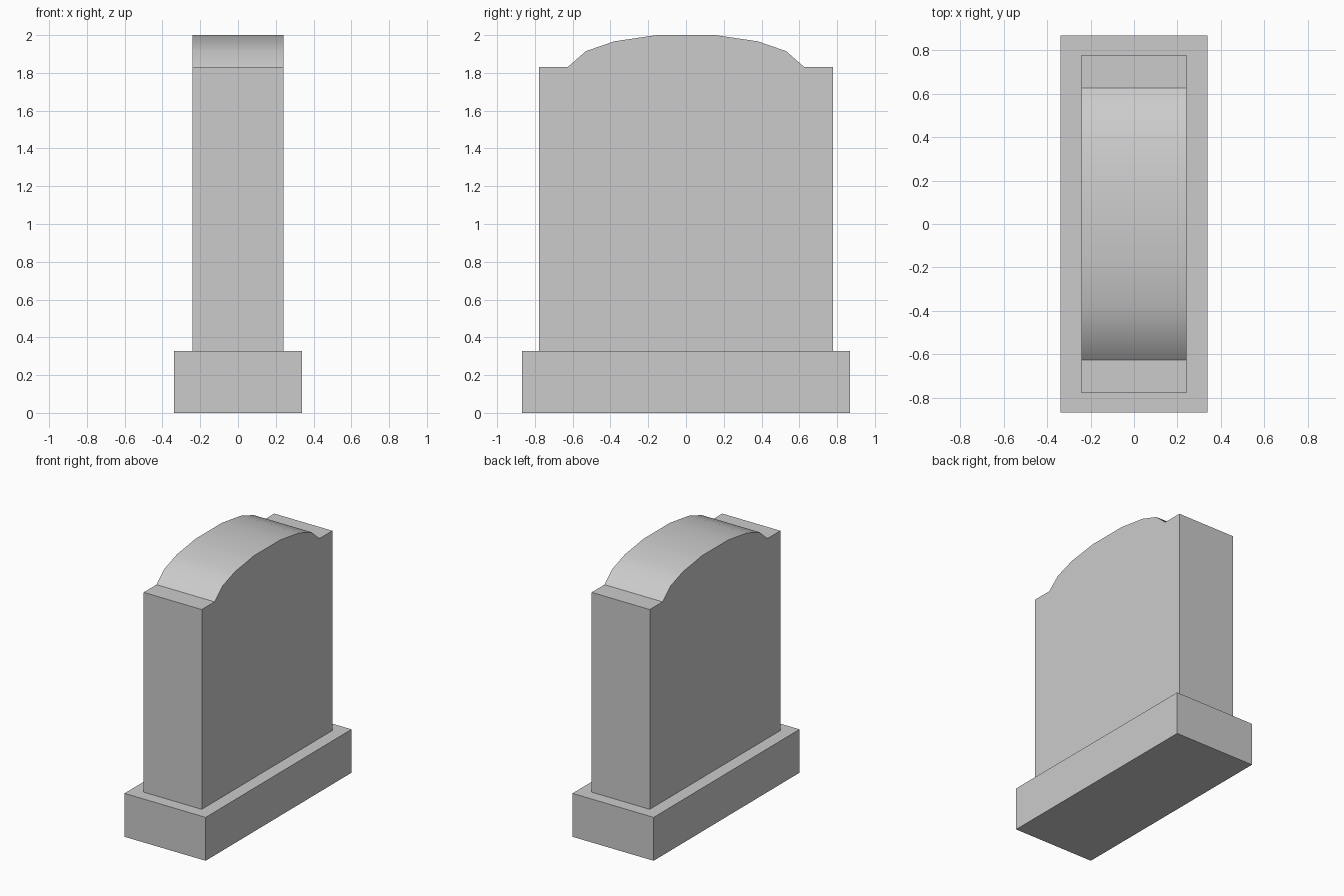
import bpy
import bmesh
import math

if "Cube" in bpy.data.objects:
    bpy.data.objects.remove(bpy.data.objects["Cube"], do_unlink=True)

# Single stone colour
stone = bpy.data.materials.new("grey_stone")
stone.use_nodes = True
colour = (0.6, 0.6, 0.6, 1.0)
stone.diffuse_color = colour
stone.node_tree.nodes["Principled BSDF"].inputs["Base Color"].default_value = colour


def extrude_profile(name, profile, half_width):
    """Extrude a closed (y, z) outline along x, centred on x = 0."""
    bm = bmesh.new()
    face = bm.faces.new([bm.verts.new((-half_width, y, z)) for y, z in profile])
    side = bmesh.ops.extrude_face_region(bm, geom=[face])["geom"]
    verts = [v for v in side if isinstance(v, bmesh.types.BMVert)]
    bmesh.ops.translate(bm, vec=(2 * half_width, 0, 0), verts=verts)
    bmesh.ops.recalc_face_normals(bm, faces=bm.faces)
    mesh = bpy.data.meshes.new(name)
    bm.to_mesh(mesh)
    bm.free()
    mesh.materials.append(stone)
    obj = bpy.data.objects.new(name, mesh)
    bpy.context.collection.objects.link(obj)
    return obj


def mirrored(half):
    """Complete a half outline by mirroring it across y = 0."""
    return half + [(-y, z) for y, z in reversed(half)]


# Plinth
extrude_profile("plinth", mirrored([(0.868, 0), (0.868, 0.327)]), 0.338)

# Upright slab with square shoulders and an arched crown
slab = extrude_profile("headstone_slab", mirrored([
    (0.777, 0.327), (0.777, 1.832), (0.625, 1.832),
    (0.53, 1.915), (0.38, 1.967), (0.155, 2.0)]), 0.242)

# Smooth the crown, keeping the shoulders and outer edges sharp
bpy.ops.object.select_all(action='DESELECT')
slab.select_set(True)
bpy.context.view_layer.objects.active = slab
bpy.ops.object.shade_smooth_by_angle(angle=math.radians(30))
